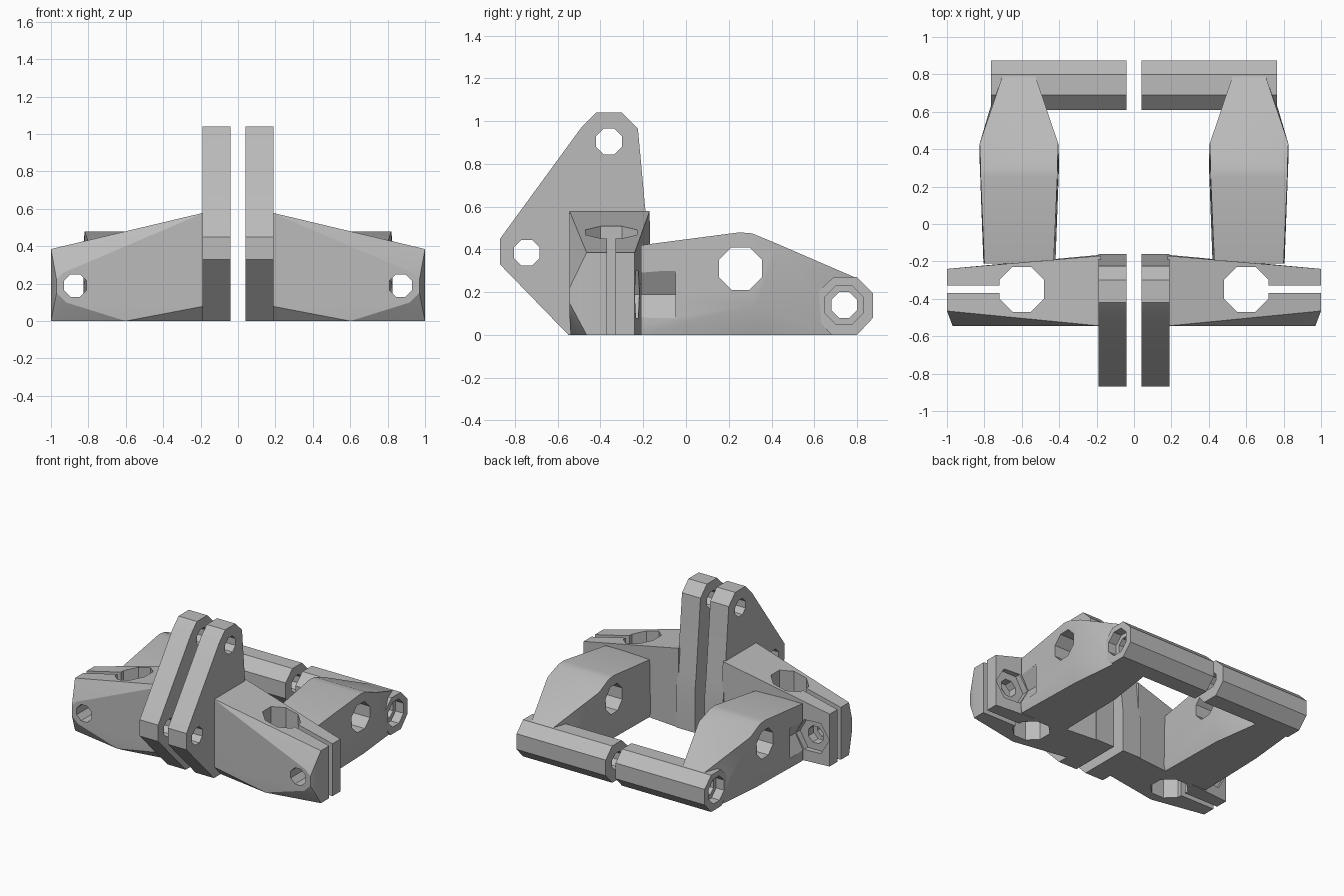
import bpy, bmesh, math
from mathutils import Vector

if "Cube" in bpy.data.objects:
    bpy.data.objects.remove(bpy.data.objects["Cube"], do_unlink=True)

grey = bpy.data.materials.new("plain grey")
grey.use_nodes = True
grey.diffuse_color = (0.5, 0.5, 0.5, 1)
grey.node_tree.nodes["Principled BSDF"].inputs["Base Color"].default_value = (0.5, 0.5, 0.5, 1)


def to_object(name, bm):
    bmesh.ops.recalc_face_normals(bm, faces=bm.faces)
    mesh = bpy.data.meshes.new(name)
    bm.to_mesh(mesh)
    bm.free()
    mesh.materials.append(grey)
    obj = bpy.data.objects.new(name, mesh)
    bpy.context.collection.objects.link(obj)
    return obj


def hull(name, points):
    """Convex faceted solid around the given points."""
    bm = bmesh.new()
    for p in points:
        bm.verts.new(p)
    out = bmesh.ops.convex_hull(bm, input=bm.verts)
    loose = [v for v in bm.verts if not v.link_faces]
    bmesh.ops.delete(bm, geom=loose, context='VERTS')
    bmesh.ops.dissolve_limit(bm, angle_limit=0.02, verts=bm.verts, edges=bm.edges)
    return to_object(name, bm)


def prism(name, outline, axis, start, end):
    """Extrude a 2D outline along an axis; the other two axes keep their order."""
    bm = bmesh.new()

    def place(a, b, depth):
        p = [a, b]
        p.insert(axis, depth)
        return Vector(p)
    face = bm.faces.new([bm.verts.new(place(a, b, start)) for a, b in outline])
    side = bmesh.ops.extrude_face_region(bm, geom=[face])
    moved = [v for v in side["geom"] if isinstance(v, bmesh.types.BMVert)]
    bmesh.ops.translate(bm, verts=moved, vec=place(0, 0, end - start))
    return to_object(name, bm)


def polygon(a, b, apothem, sides=8, turn=0.5):
    r = apothem / math.cos(math.pi / sides)
    angles = [2 * math.pi * (i + turn) / sides for i in range(sides)]
    return [(a + r * math.cos(t), b + r * math.sin(t)) for t in angles]


def cutter(outline, axis, start, end):
    obj = prism("cutter", outline, axis, start, end)
    obj.hide_render = True
    return obj


def finish(obj, cutters):
    """Cut the openings, mirror to the other side and shade."""
    for c in cutters:
        cut = obj.modifiers.new("cut", 'BOOLEAN')
        cut.operation = 'DIFFERENCE'
        cut.solver = 'EXACT'
        cut.object = c
    obj.modifiers.new("mirror", 'MIRROR').use_mirror_merge = False
    bpy.context.view_layer.update()
    result = bpy.data.meshes.new_from_object(obj.evaluated_get(bpy.context.evaluated_depsgraph_get()))
    obj.modifiers.clear()
    obj.data = result
    bpy.ops.object.select_all(action='DESELECT')
    obj.select_set(True)
    bpy.context.view_layer.objects.active = obj
    bpy.ops.object.shade_smooth_by_angle(angle=math.radians(22))


X, Y, Z = 0, 1, 2

# Openings
top_pin = cutter(polygon(-0.36, 0.905, 0.06), X, 0, 0.3)
front_pin = cutter(polygon(-0.745, 0.385, 0.06), X, 0, 0.3)
post_hole = cutter(polygon(0.6, -0.35, 0.12), Z, -0.1, 0.8)
clamp_slit = cutter([(0.6, -0.37), (1.1, -0.37), (1.1, -0.33), (0.6, -0.33)], Z, -0.1, 0.8)
bolt_hole = cutter(polygon(0.87, 0.19, 0.06), Y, -0.7, -0.1)
nut_pocket = cutter(polygon(0.87, 0.19, 0.11, 6, 0), Y, -0.265, -0.05)
leg_hole = cutter(polygon(0.255, 0.31, 0.1), X, 0.3, 0.9)
axle_hole = cutter(polygon(0.74, 0.14, 0.06), X, 0, 0.9)
axle_recess = cutter(polygon(0.74, 0.14, 0.09), X, 0.7, 0.9)

# Upright centre plates
plate = prism("centre_plate", [
    (-0.55, 0), (-0.87, 0.33), (-0.87, 0.45), (-0.49, 0.97), (-0.42, 1.04),
    (-0.30, 1.04), (-0.225, 0.965), (-0.175, 0.42), (-0.16, 0.3), (-0.16, 0)], X, 0.04, 0.19)
finish(plate, [top_pin, front_pin])

# Tapered clamp arms reaching out to the sides
arm_points = [(0.18, y, z) for y, z in
              [(-0.545, 0.08), (-0.545, 0.58), (-0.17, 0.58), (-0.165, 0), (-0.47, 0)]]
arm_points += [(1.0, y, z) for y in (-0.465, -0.24) for z in (0, 0.385)]
arm_points += [(0.6, -0.54, 0)]
arm_points += [(x, -0.545, z) for x, z in
               [(0.82, 0.26), (0.93, 0.26), (0.97, 0.22), (0.97, 0.15), (0.92, 0.1), (0.82, 0.1)]]
arm = hull("clamp_arm", arm_points)
finish(arm, [post_hole, clamp_slit, bolt_hole, nut_pocket])

# Legs running back: each section gives y, z, inner x and outer x
leg_sections = [
    (-0.21, 0.42, 0.43, 0.80), (-0.21, 0.03, 0.42, 0.805), (-0.21, 0, 0.43, 0.80),
    (0.25, 0.48, 0.41, 0.82), (0.31, 0.475, 0.41, 0.82), (0.43, 0.425, 0.405, 0.825),
    (0.33, 0.14, 0.40, 0.825), (0.33, 0, 0.44, 0.785), (0.60, 0.08, 0.47, 0.775),
    (0.68, 0, 0.49, 0.75), (0.80, 0.265, 0.53, 0.70)]
leg = hull("rear_leg", [(x, y, z) for y, z, a, b in leg_sections for x in (a, b)])
finish(leg, [leg_hole, axle_hole, axle_recess, nut_pocket])

# Octagonal axle barrels at the rear
barrel = prism("axle_barrel", [
    (0.68, 0), (0.80, 0), (0.875, 0.08), (0.875, 0.195),
    (0.80, 0.27), (0.69, 0.27), (0.61, 0.195), (0.61, 0.08)], X, 0.04, 0.765)
finish(barrel, [axle_hole, axle_recess])

for c in [o for o in bpy.data.objects if o.name.startswith("cutter")]:
    bpy.data.objects.remove(c, do_unlink=True)
